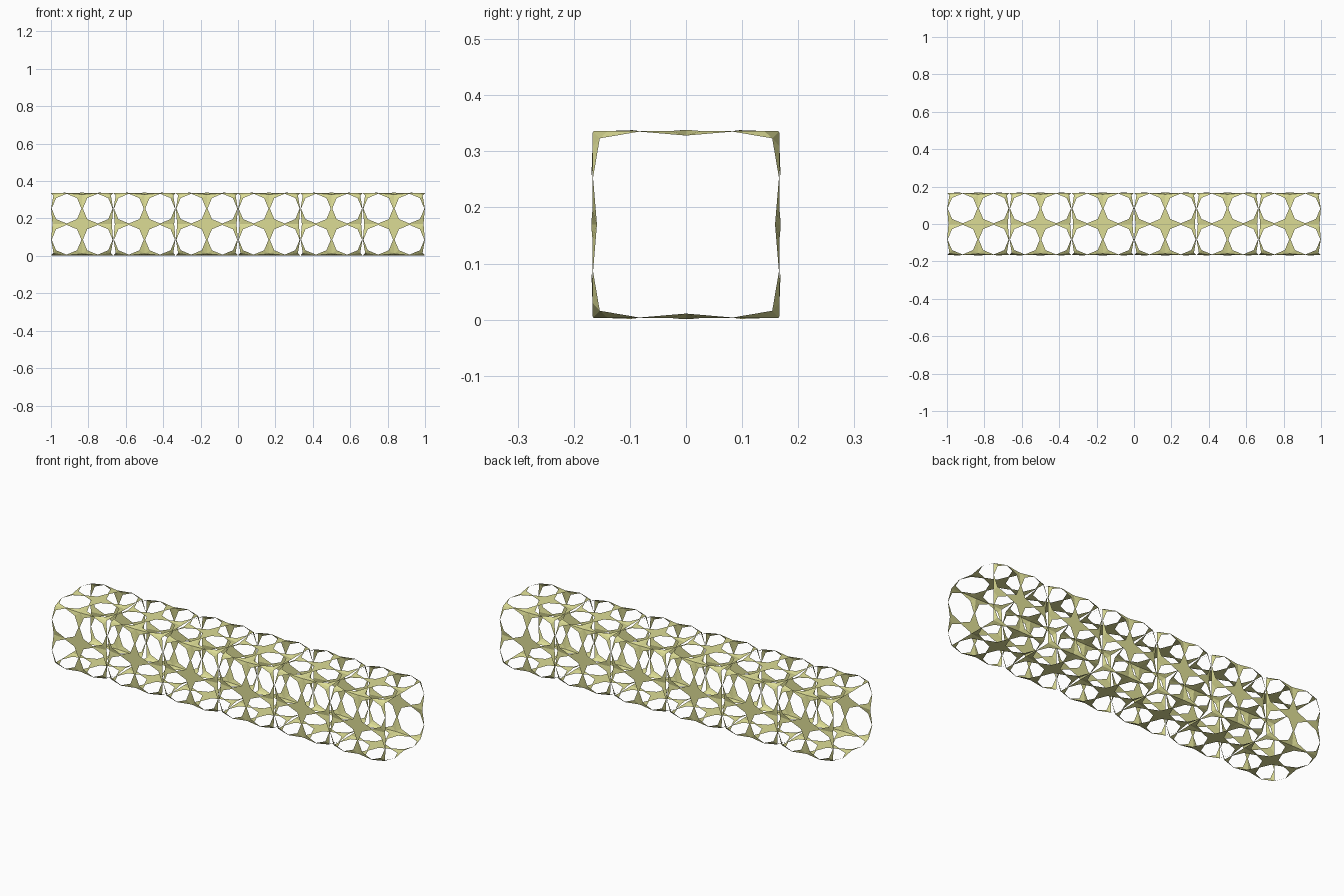
import bpy, bmesh, math
from mathutils import Vector

if "Cube" in bpy.data.objects:
    bpy.data.objects.remove(bpy.data.objects["Cube"])

H = 1 / 6          # half size of one cell
BULGE = 0.002      # outward bulge of the face stars
CELLS = 6
RADIUS = 0.0795    # radius of the octagonal holes
ZC = 0.1695        # height of the centre line


def grid_point(i, j, axis_u, axis_v, normal):
    """Point on a cell face; i, j run -2..2 (corner, quarter, middle, ...)."""
    on_u, on_v = abs(i) == 2, abs(j) == 2
    if on_u and on_v:            # cell corner, pulled in on all three axes
        inset = 0.013
    elif on_u or on_v:           # cell edge: deeper at the middle than at the quarters
        inset = 0.008 if i == 0 or j == 0 else 0.001
    else:                        # inside the face
        inset = -BULGE
    u = i * H / 2 - (math.copysign(inset, i) if on_u else 0)
    v = j * H / 2 - (math.copysign(inset, j) if on_v else 0)
    return axis_u * u + axis_v * v + normal * (H - inset)


def add_wall(bm, axis_u, axis_v, normal):
    """One wall: four square panels, each with an octagonal hole."""
    ring = [(1, 0), (1, 1), (0, 1), (-1, 1), (-1, 0), (-1, -1), (0, -1), (1, -1)]
    for ci in (-1, 1):
        for cj in (-1, 1):
            outer, inner = [], []
            for k, (di, dj) in enumerate(ring):
                i, j = ci + di, cj + dj
                outer.append(bm.verts.new(grid_point(i, j, axis_u, axis_v, normal)))
                a = k * math.pi / 4
                u = ci * H / 2 + RADIUS * math.cos(a)
                v = cj * H / 2 + RADIUS * math.sin(a)
                out = BULGE if abs(i) < 2 and abs(j) < 2 else 0
                inner.append(bm.verts.new(axis_u * u + axis_v * v + normal * (H + out)))
            for k in range(8):
                n = (k + 1) % 8
                bm.faces.new((inner[k], outer[k], outer[n], inner[n]))


# One open-ended cell with four perforated walls
bm = bmesh.new()
X = Vector((1, 0, 0))
for normal in (Vector((0, 1, 0)), Vector((0, -1, 0)), Vector((0, 0, 1)), Vector((0, 0, -1))):
    add_wall(bm, X, normal.cross(X), normal)
bmesh.ops.remove_doubles(bm, verts=bm.verts, dist=0.0004)
mesh = bpy.data.meshes.new("lattice_beam")
bm.to_mesh(mesh)
bm.free()

beam = bpy.data.objects.new("lattice_beam", mesh)
bpy.context.collection.objects.link(beam)
beam.location = (-(CELLS - 1) * H, 0, ZC)

# Row of six cells
arr = beam.modifiers.new("cells", "ARRAY")
arr.count = CELLS
arr.use_relative_offset = False
arr.use_constant_offset = True
arr.constant_offset_displace = (2 * H, 0, 0)

mat = bpy.data.materials.new("olive_yellow")
mat.diffuse_color = (0.72, 0.72, 0.3, 1)
mat.use_nodes = True
mat.node_tree.nodes["Principled BSDF"].inputs["Base Color"].default_value = mat.diffuse_color
mesh.materials.append(mat)
